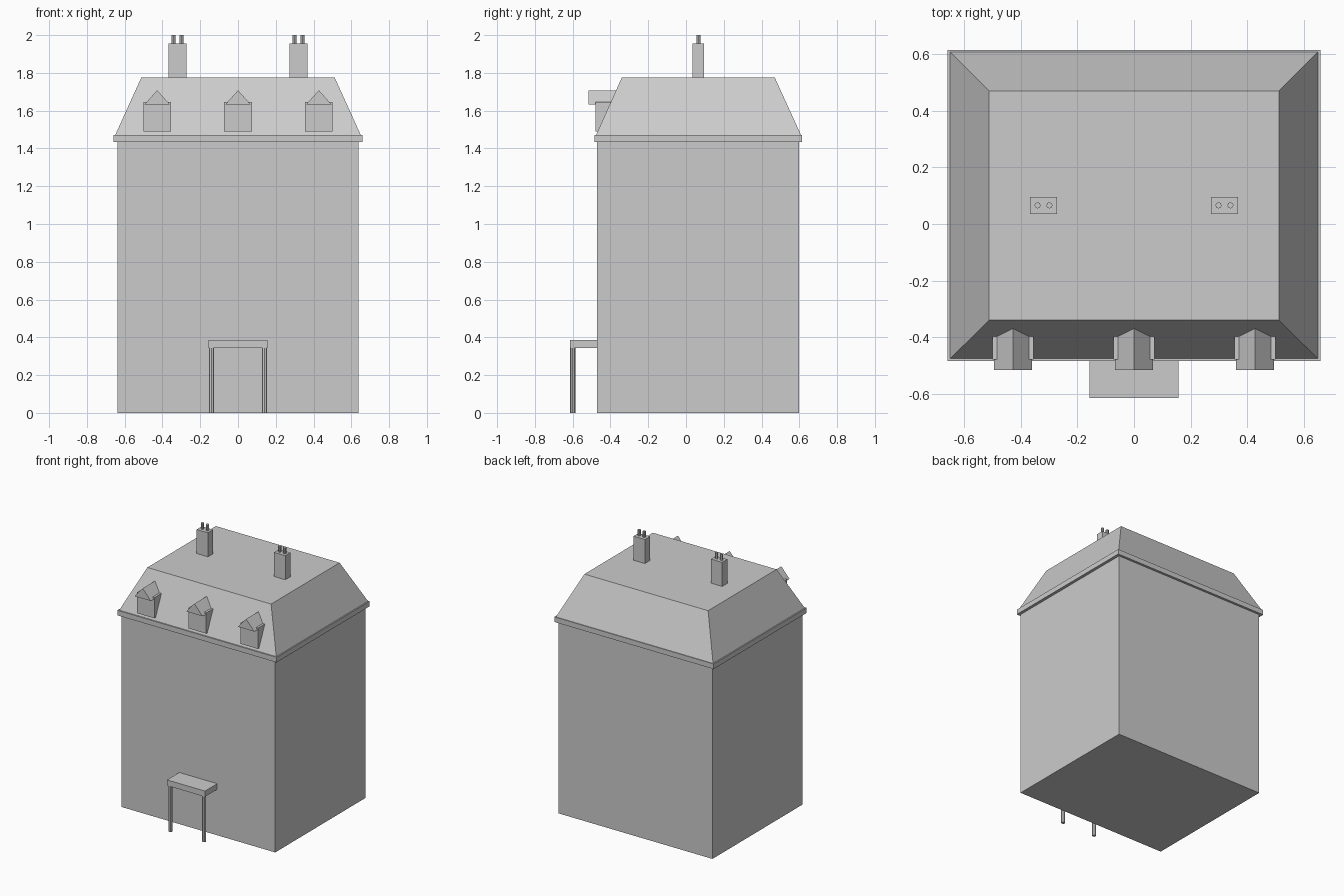
import bpy
import bmesh

cube = bpy.data.objects.get("Cube")
if cube:
    bpy.data.objects.remove(cube, do_unlink=True)

grey = bpy.data.materials.new("stone_grey")
grey.use_nodes = True
colour = (0.6, 0.6, 0.6, 1)
grey.diffuse_color = colour
grey.node_tree.nodes["Principled BSDF"].inputs["Base Color"].default_value = colour


def finish(name, bm):
    bmesh.ops.recalc_face_normals(bm, faces=bm.faces)
    mesh = bpy.data.meshes.new(name)
    bm.to_mesh(mesh)
    bm.free()
    mesh.materials.append(grey)
    obj = bpy.data.objects.new(name, mesh)
    bpy.context.collection.objects.link(obj)
    return obj


def loft(name, bottom, top):
    """Solid between two matching rings of points."""
    bm = bmesh.new()
    a = [bm.verts.new(p) for p in bottom]
    b = [bm.verts.new(p) for p in top]
    bm.faces.new(a)
    bm.faces.new(b)
    n = len(a)
    for i in range(n):
        j = (i + 1) % n
        bm.faces.new((a[i], a[j], b[j], b[i]))
    return finish(name, bm)


def rect(x0, x1, y0, y1, z):
    return [(x0, y0, z), (x1, y0, z), (x1, y1, z), (x0, y1, z)]


def box(name, x0, x1, y0, y1, z0, z1):
    return loft(name, rect(x0, x1, y0, y1, z0), rect(x0, x1, y0, y1, z1))


def post(name, x, y, z0, z1, radius):
    bm = bmesh.new()
    bmesh.ops.create_cone(bm, cap_ends=True, segments=8, radius1=radius,
                          radius2=radius, depth=z1 - z0)
    bmesh.ops.translate(bm, verts=bm.verts, vec=(x, y, (z0 + z1) / 2))
    return finish(name, bm)


# Main block, cornice and hipped mansard roof
box("walls", -0.637, 0.637, -0.47, 0.597, 0, 1.437)
box("cornice", -0.659, 0.659, -0.485, 0.615, 1.433, 1.471)
loft("mansard_roof", rect(-0.65, 0.65, -0.476, 0.609, 1.471),
     rect(-0.512, 0.512, -0.34, 0.47, 1.775))

# Entrance canopy on two posts
box("canopy", -0.157, 0.157, -0.615, -0.47, 0.343, 0.386)
for side, x in (("right", -0.14), ("left", 0.14)):
    post(side + "_canopy_post", x, -0.6, 0, 0.343, 0.014)

# Dormers with gabled roofs, running back into the mansard slope
for side, x in (("right", -0.428), ("middle", 0), ("left", 0.428)):
    box(side + "_dormer", x - 0.073, x + 0.073, -0.48, -0.39, 1.49, 1.645)
    gable = [(x - 0.068, 1.632), (x + 0.068, 1.632), (x, 1.708)]
    loft(side + "_dormer_roof", [(px, -0.516, pz) for px, pz in gable],
         [(px, -0.36, pz) for px, pz in gable])

# Chimneys with two pots each
for side, x in (("right", -0.32), ("left", 0.32)):
    box(side + "_chimney", x - 0.047, x + 0.047, 0.035, 0.096, 1.76, 1.955)
    for number, offset in enumerate((-0.021, 0.021), 1):
        post(f"{side}_chimney_pot_{number}", x + offset, 0.066, 1.95, 2.0, 0.011)
